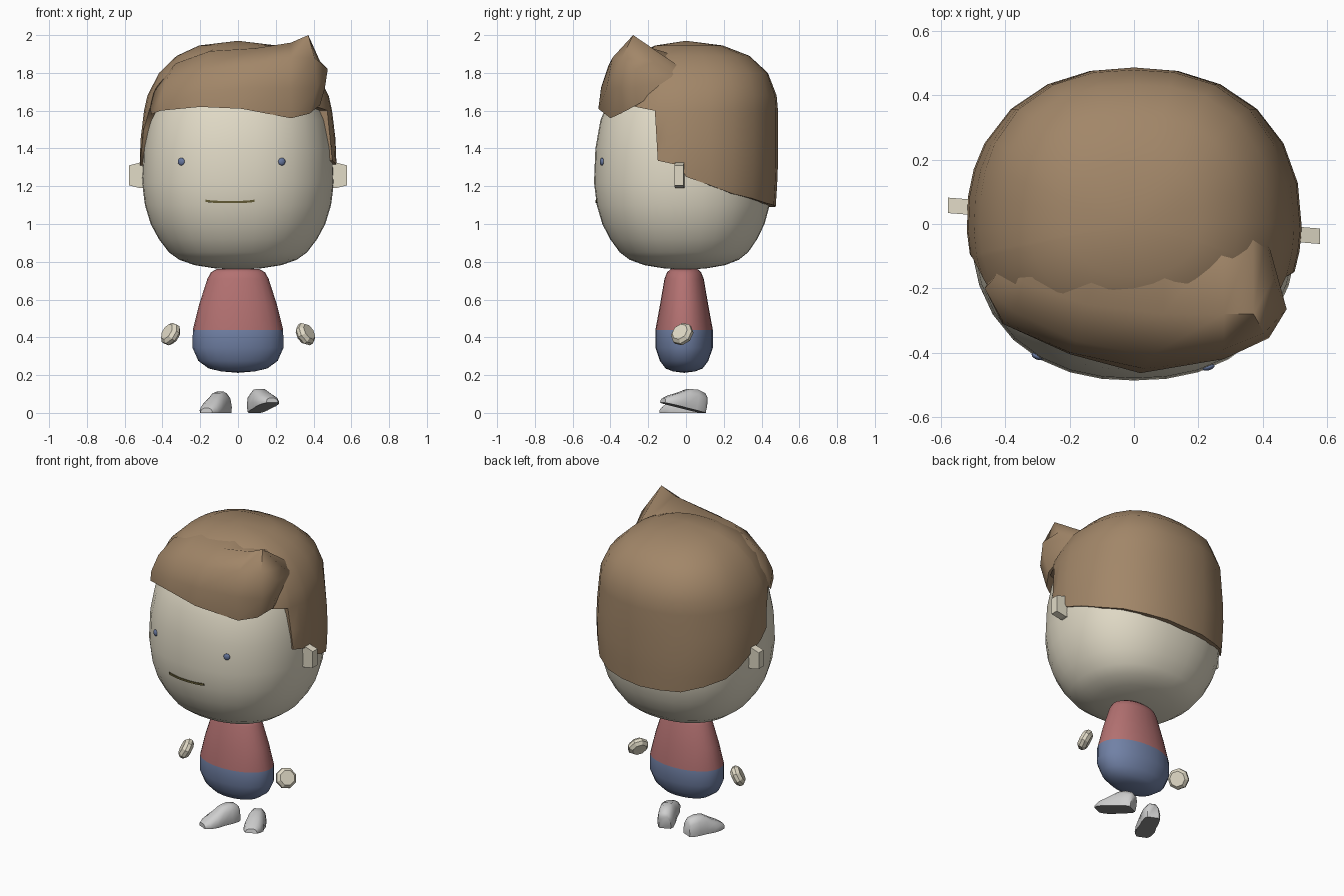
import bpy, bmesh, math
from mathutils import Vector, Matrix

if "Cube" in bpy.data.objects:
    bpy.data.objects.remove(bpy.data.objects["Cube"])


def material(name, rgb):
    m = bpy.data.materials.new(name)
    m.diffuse_color = (*rgb, 1)
    m.use_nodes = True
    m.node_tree.nodes["Principled BSDF"].inputs["Base Color"].default_value = m.diffuse_color
    return m


HAIR = material("brown hair", (0.36, 0.24, 0.14))
SKIN = material("pale skin", (0.75, 0.70, 0.565))
RED = material("dusty red", (0.45, 0.165, 0.165))
BLUE = material("slate blue", (0.165, 0.22, 0.38))
EYE = material("eye blue", (0.14, 0.19, 0.35))
GREY = material("shoe grey", (0.62, 0.62, 0.62))
SOLE = material("sole grey", (0.28, 0.28, 0.28))
MOUTH = material("mouth olive", (0.12, 0.10, 0.035))


def finish(name, bm, mats, angle=40, rule=None):
    bmesh.ops.remove_doubles(bm, verts=bm.verts, dist=0.0005)
    bmesh.ops.recalc_face_normals(bm, faces=bm.faces)
    bm.normal_update()
    if rule:
        for f in bm.faces:
            f.material_index = rule(f)
    me = bpy.data.meshes.new(name)
    bm.to_mesh(me)
    bm.free()
    for m in mats:
        me.materials.append(m)
    ob = bpy.data.objects.new(name, me)
    bpy.context.collection.objects.link(ob)
    bpy.ops.object.select_all(action='DESELECT')
    ob.select_set(True)
    bpy.context.view_layer.objects.active = ob
    if angle:
        bpy.ops.object.shade_smooth_by_angle(angle=math.radians(angle))
    return ob


def loft(rings, caps=True):
    bm = bmesh.new()
    vs = [[bm.verts.new(p) for p in r] for r in rings]
    n = len(vs[0])
    for a, b in zip(vs, vs[1:]):
        for i in range(n):
            j = (i + 1) % n
            bm.faces.new((a[i], a[j], b[j], b[i]))
    if caps:
        bm.faces.new(vs[0])
        bm.faces.new(vs[-1])
    return bm


def lerp(table, t):
    """Linear interpolation in rows of (key, value, ...)."""
    if t <= table[0][0]:
        return table[0][1:]
    for a, b in zip(table, table[1:]):
        if t <= b[0]:
            k = (t - a[0]) / (b[0] - a[0])
            return tuple(p + (q - p) * k for p, q in zip(a[1:], b[1:]))
    return table[-1][1:]


def oval(deg, rx, front, back, n):
    """Point on a squarish oval with separate front and back depth."""
    c, s = math.cos(math.radians(deg)), math.sin(math.radians(deg))
    r = (abs(c) ** n + abs(s) ** n) ** (-1 / n)
    return rx * r * c, (back if s > 0 else front) * r * s


# Head
HEAD = [(0.757, 0.0), (0.766, 0.25), (0.782, 0.45), (0.81, 0.61), (0.85, 0.72), (0.92, 0.825),
        (1.0, 0.91), (1.1, 0.97), (1.22, 1.0), (1.4, 0.985), (1.55, 0.93), (1.7, 0.80),
        (1.82, 0.58), (1.89, 0.3), (1.91, 0.0)]
rings = []
for z, s in HEAD:
    pts = [oval(i * 11.25, 0.508 * s, 0.487 * s, 0.457 * s, 2.3) for i in range(32)]
    rings.append([(x, y, z) for x, y in pts])
finish("head", loft(rings, caps=False), [SKIN], 80)


def face_y(x, z):
    s = lerp(HEAD, z)[0]
    return -0.487 * s * (1 - (abs(x) / (0.508 * s)) ** 2.3) ** (1 / 2.3)


# Eyes and mouth
for side, x in (("left", -0.30), ("right", 0.232)):
    bm = bmesh.new()
    bmesh.ops.create_uvsphere(bm, u_segments=12, v_segments=8, radius=0.02)
    bmesh.ops.scale(bm, vec=(1, 0.5, 1), verts=bm.verts)
    bmesh.ops.rotate(bm, verts=bm.verts, matrix=Matrix.Rotation(x * 1.3, 3, 'Z'))
    bmesh.ops.translate(bm, verts=bm.verts, vec=(x, face_y(x, 1.33), 1.33))
    finish(side + "_eye", bm, [EYE], 60)
rings = []
for i in range(11):
    x = -0.172 + 0.026 * i
    z = 1.116 + 0.007 * abs(i / 5 - 1) ** 3
    y = face_y(x, z)
    rings.append([(x, y + dy, z + dz) for dy, dz in
                  ((-0.005, -0.006), (-0.005, 0.006), (0.004, 0.006), (0.004, -0.006))])
finish("mouth", loft(rings), [MOUTH])

# Ears: blocks narrowing outwards, slightly swept
for side, sx, y in (("left", -1, 0.055), ("right", 1, -0.035)):
    rings = [[(sx * x, y + dy - sx * 0.08 * (x - 0.54), z) for dy, z in
              ((-0.024, lo), (0.024, lo), (0.024, hi), (-0.024, hi))]
             for x, lo, hi in ((0.44, 1.19, 1.335), (0.52, 1.19, 1.325), (0.578, 1.205, 1.31))]
    finish(side + "_ear", loft(rings), [SKIN], 0)

# Hair cap: hairline height depends on the direction around the head
LINE = [(-90, 1.69), (-60, 1.66), (-35, 1.62), (-21, 1.60), (-19, 1.335), (-4, 1.31), (0, 1.25),
        (30, 1.16), (60, 1.11), (90, 1.09), (120, 1.10), (150, 1.17), (160, 1.22), (170, 1.28),
        (183, 1.34), (192, 1.39), (194, 1.50), (202, 1.61), (240, 1.68), (270, 1.69)]
CAP = [(1.09, 0.97, 0.975), (1.2, 1.0, 0.99), (1.32, 1.01, 1.0), (1.45, 1.0, 1.0),
       (1.6, 0.965, 1.0), (1.68, 0.93, 0.985), (1.8, 0.81, 0.89), (1.89, 0.63, 0.69),
       (1.945, 0.4, 0.4), (1.97, 0.0, 0.0)]
angles = [-90, -75, -60, -47, -35, -27, -21, -19, -11, -4, 0, 15, 30, 45, 60, 75, 90, 105, 120,
          135, 150, 160, 170, 183, 192, 194, 202, 213, 226, 240, 255]


def cap_point(deg, z, shrink=1):
    sx, sy = lerp(CAP, z)
    high = min(1, max(0, (z - 1.62) / 0.15))
    n = 2.2 if deg < 0 or deg > 180 else 2.25 + 0.3 * high
    front = 0.452 * (1 - 0.1 * high)
    x, y = oval(deg, 0.516 * sx * shrink, front * sy * shrink, 0.487 * sy * shrink, n)
    return (x, y, z)


rings = [[cap_point(a, lerp(LINE, a)[0], 0.9) for a in angles]]
for z in [row[0] for row in CAP]:
    rings.append([cap_point(a, max(z, lerp(LINE, a)[0])) for a in angles])
finish("hair_cap", loft(rings, caps=False), [HAIR], 50)

# Swept fringe: sections from the left temple to the raised tip on the right
FRINGE = [
    [(-0.46, -0.21, 1.58), (-0.465, -0.2, 1.62), (-0.445, -0.18, 1.70), (-0.41, -0.13, 1.76), (-0.37, -0.05, 1.79)],
    [(-0.41, -0.31, 1.60), (-0.41, -0.30, 1.66), (-0.38, -0.27, 1.76), (-0.33, -0.19, 1.85), (-0.27, -0.06, 1.87)],
    [(-0.20, -0.405, 1.62), (-0.20, -0.40, 1.70), (-0.18, -0.365, 1.82), (-0.15, -0.25, 1.915), (-0.10, -0.07, 1.94)],
    [(0.02, -0.464, 1.61), (0.03, -0.45, 1.72), (0.05, -0.41, 1.84), (0.09, -0.28, 1.93), (0.10, -0.08, 1.94)],
    [(0.28, -0.40, 1.56), (0.28, -0.42, 1.72), (0.28, -0.39, 1.88), (0.28, -0.28, 1.96), (0.27, -0.06, 1.895)],
    [(0.38, -0.345, 1.585), (0.42, -0.355, 1.72), (0.405, -0.34, 1.88), (0.372, -0.28, 2.0), (0.37, -0.03, 1.83)],
    [(0.435, -0.26, 1.63), (0.46, -0.27, 1.72), (0.475, -0.265, 1.82), (0.435, -0.17, 1.86), (0.41, -0.03, 1.77)],
]
finish("hair_fringe", loft(FRINGE), [HAIR], 60)

# Body: red top and blue bottom
BODY = [(0.212, 0.0, 0.0), (0.22, 0.09, 0.06), (0.235, 0.155, 0.098), (0.275, 0.21, 0.128),
        (0.345, 0.241, 0.152), (0.44, 0.239, 0.152), (0.57, 0.207, 0.128), (0.71, 0.162, 0.104),
        (0.745, 0.143, 0.09), (0.762, 0.11, 0.07), (0.765, 0.0, 0.0)]
rings = []
for z, rx, ry in BODY:
    pts = [oval(i * 15, rx, ry, ry, 2.1) for i in range(24)]
    rings.append([(x, y - 0.01, z) for x, y in pts])
finish("body", loft(rings, caps=False), [RED, BLUE], 60,
       lambda f: 1 if f.calc_center_median().z < 0.44 else 0)

# Hands: tilted bevelled discs turned towards the front
for side, sx in (("left", -1), ("right", 1)):
    rings = []
    for h, r in ((-0.028, 0.046), (-0.01, 0.063), (0.01, 0.063), (0.028, 0.046)):
        rings.append([(r * math.cos(i * math.pi / 4 + 0.2), r * math.sin(i * math.pi / 4 + 0.2), h)
                      for i in range(8)])
    bm = loft(rings)
    turn = (Matrix.Rotation(-sx * math.radians(33), 3, 'Z')
            @ Matrix.Rotation(sx * math.radians(62), 3, 'Y'))
    bmesh.ops.rotate(bm, verts=bm.verts, matrix=turn)
    bmesh.ops.translate(bm, verts=bm.verts, vec=(sx * 0.357, -0.02, 0.417))
    finish(side + "_hand", bm, [SKIN], 25)

# Shoes: the right one is tipped up on its heel
SHOE = [(0.112, 0.036, 0.085), (0.095, 0.048, 0.102), (0.05, 0.054, 0.112), (0.0, 0.054, 0.104),
        (-0.05, 0.060, 0.072), (-0.10, 0.052, 0.045), (-0.128, 0.034, 0.025)]
for side, sx, pitch, cx in (("left", -1, 0, -0.115), ("right", 1, -13, 0.131)):
    rings = []
    for y, w, h in SHOE:
        rings.append([(w * u, y, h * v) for u, v in
                      ((-0.95, 0), (-1, 0.3), (-0.82, 0.75), (-0.4, 1), (0.4, 1),
                       (0.82, 0.75), (1, 0.3), (0.95, 0))])
    bm = loft(rings)
    bmesh.ops.recalc_face_normals(bm, faces=bm.faces)
    bm.normal_update()
    for f in bm.faces:
        f.material_index = 1 if f.normal.z < -0.8 else 0
    turn = Matrix.Rotation(sx * math.radians(24), 3, 'Z') @ Matrix.Rotation(math.radians(pitch), 3, 'X')
    bmesh.ops.rotate(bm, verts=bm.verts, matrix=turn)
    low = min(v.co.z for v in bm.verts)
    bmesh.ops.translate(bm, verts=bm.verts, vec=(cx, -0.01, -low))
    finish(side + "_shoe", bm, [GREY, SOLE], 50)
